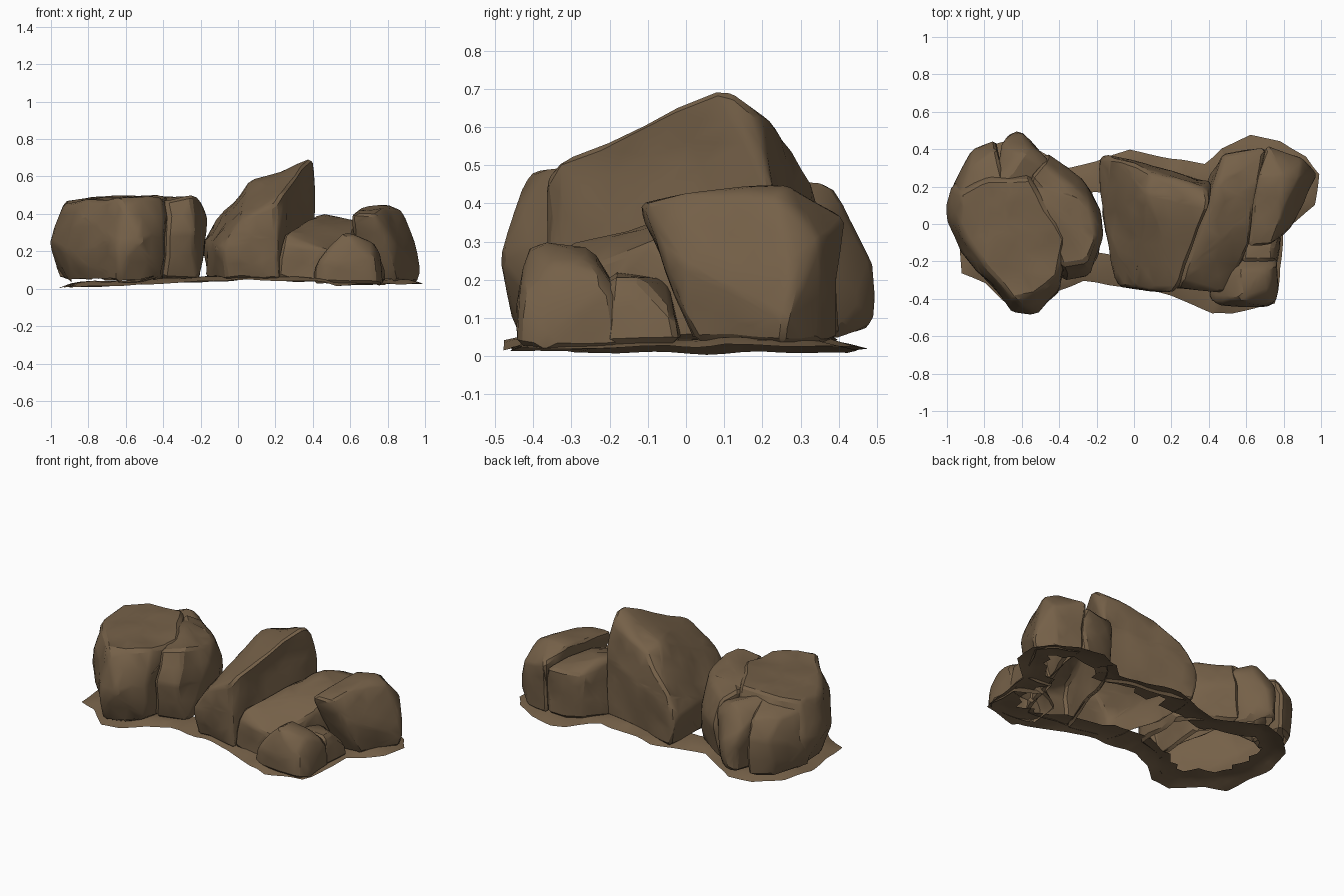
import bpy, bmesh, math
from mathutils import Vector, noise

stone = bpy.data.materials.new("brown_stone")
stone.diffuse_color = (0.178, 0.118, 0.065, 1)


def finish(name, bm, amp, freq, angle=26):
    """Roughen with noise, shade smooth with sharp creases, link to scene."""
    for v in bm.verts:
        v.co += amp * noise.noise_vector(v.co * freq)
        v.co.z = max(v.co.z, 0)
    me = bpy.data.meshes.new(name)
    bm.to_mesh(me)
    bm.free()
    me.materials.append(stone)
    me.shade_smooth()
    me.set_sharp_from_angle(angle=math.radians(angle))
    ob = bpy.data.objects.new(name, me)
    bpy.context.collection.objects.link(ob)


def rock(name, pts, amp=0.02, bevel=0.016):
    """Boulder: convex hull of corner points, softened edges, open underneath."""
    bm = bmesh.new()
    for p in pts:
        bm.verts.new(p)
    bmesh.ops.convex_hull(bm, input=bm.verts)
    loose = [v for v in bm.verts if not v.link_faces]
    bmesh.ops.delete(bm, geom=loose, context='VERTS')
    bmesh.ops.dissolve_limit(bm, angle_limit=math.radians(6), verts=bm.verts, edges=bm.edges)
    bmesh.ops.bevel(bm, geom=list(bm.edges), offset=bevel, segments=1,
                    affect='EDGES', clamp_overlap=True)
    bmesh.ops.triangulate(bm, faces=bm.faces)
    for _ in range(3):
        long = [e for e in bm.edges if e.calc_length() > 0.12]
        if long:
            bmesh.ops.subdivide_edges(bm, edges=long, cuts=1)
            bmesh.ops.triangulate(bm, faces=bm.faces)
    bmesh.ops.recalc_face_normals(bm, faces=bm.faces)
    bm.normal_update()
    under = [f for f in bm.faces if f.normal.z < -0.8 and f.calc_center_median().z < 0.08]
    bmesh.ops.delete(bm, geom=under, context='FACES')
    finish(name, bm, amp, 7)


# Left block with its flat top
rock("left_block", [
    (-.9, -.08, .04), (-.63, -.44, .03), (-.42, -.36, .05), (-.38, .1, .05), (-.6, .4, .05), (-.93, .2, .05),
    (-1, .09, .22), (-.985, 0, .25), (-.91, -.17, .2), (-.64, -.48, .25), (-.53, -.48, .27), (-.39, -.35, .3),
    (-.98, .2, .25), (-.97, .04, .4), (-.88, -.16, .43), (-.93, 0, .46), (-.8, -.22, .48), (-.65, -.39, .485),
    (-.62, -.43, .44), (-.52, -.38, .49), (-.4, -.28, .49), (-.37, -.08, .49), (-.56, .24, .5), (-.8, .24, .485),
    (-.93, .17, .46)])
# Column beside the block
rock("left_column", [
    (-.4, -.25, .05), (-.22, -.22, .05), (-.2, .1, .05), (-.27, .2, .05), (-.5, .36, .05),
    (-.37, -.3, .3), (-.24, -.28, .3), (-.17, -.1, .28), (-.175, .05, .3), (-.26, .24, .25), (-.46, .38, .25),
    (-.38, -.22, .48), (-.25, -.2, .49), (-.21, -.1, .48), (-.175, -.05, .4), (-.22, .08, .45),
    (-.3, .2, .42), (-.48, .33, .43), (-.56, .24, .48), (-.37, -.05, .49)])
# Chunks clinging to the back of the block
rock("back_chunk_middle", [
    (-.74, .2, .04), (-.45, .2, .05), (-.53, .42, .05), (-.68, .46, .06), (-.62, .49, .1), (-.6, .49, .25),
    (-.7, .45, .32), (-.55, .43, .38), (-.48, .37, .35), (-.4, .25, .4), (-.6, .37, .45), (-.74, .2, .47)])
rock("back_chunk_left", [
    (-.95, .1, .05), (-.7, .2, .05), (-.88, .36, .06), (-.74, .43, .05), (-.74, .45, .28), (-.87, .39, .28),
    (-.98, .18, .2), (-.74, .4, .4), (-.88, .3, .4), (-.7, .25, .46), (-.94, .15, .42)])

# Tall leaning slab in the middle
rock("leaning_slab", [
    (-.14, .36, .05), (-.16, .05, .05), (-.06, -.31, .05), (.22, -.35, .05), (.41, .22, .05),
    (-.17, .05, .24), (-.19, .34, .24), (-.08, -.34, .22), (.0, -.34, .36), (.2, -.375, .3), (.2, -.37, .45),
    (.23, -.34, .5), (.32, -.1, .605), (.37, .01, .655), (.39, .09, .7), (.395, .14, .68),
    (.38, .2, .62), (.42, .22, .42), (.22, .1, .61), (.07, .16, .58), (.1, .28, .55),
    (-.12, .36, .36), (-.16, .38, .28)], amp=.016)
# Sloping slab behind the right-hand rocks
rock("sloping_slab", [
    (.22, -.34, .05), (.52, -.36, .04), (.75, .3, .04), (.7, .4, .05), (.48, .37, .05), (.38, .2, .05),
    (.24, -.34, .24), (.25, -.3, .31), (.48, -.37, .2), (.55, -.18, .27), (.4, .15, .36), (.46, .22, .4),
    (.48, .38, .34), (.7, .4, .34), (.64, .1, .37), (.62, -.1, .29)], amp=.016)
# Upright right-hand boulder
rock("right_boulder", [
    (.66, .04, .04), (.84, .02, .04), (.96, .26, .04), (.88, .35, .03), (.72, .39, .04),
    (.62, -.11, .41), (.61, -.1, .35), (.74, -.11, .4), (.78, .02, .44), (.64, .05, .42), (.66, .26, .43),
    (.8, .27, .45), (.88, .24, .42), (.94, .29, .25), (.98, .26, .1), (.9, .36, .3), (.71, .41, .36),
    (.84, -.02, .25)], amp=.014, bevel=.012)
# Low front boulders
rock("front_boulder", [
    (.4, -.4, .03), (.46, -.44, .03), (.73, -.45, .02), (.77, -.38, .02), (.77, -.18, .02), (.6, -.1, .03),
    (.42, -.2, .03), (.4, -.4, .11), (.45, -.44, .14), (.72, -.445, .16), (.57, -.4, .31), (.55, -.25, .29),
    (.73, -.36, .24), (.71, -.24, .25), (.76, -.2, .19)], amp=.014)
rock("small_wedge", [
    (.55, -.25, .03), (.77, -.22, .03), (.79, -.02, .03), (.6, 0, .03), (.75, -.2, .21),
    (.75, -.12, .2), (.78, -.03, .11), (.58, -.2, .22), (.6, -.05, .2)], amp=.012)

# Thin uneven ground skirt: single skin round the rocks, hollow underneath
outline = [(-.92, -.26), (-.8, -.31), (-.64, -.46), (-.52, -.46), (-.4, -.36), (-.27, -.31), (0, -.34),
           (.2, -.38), (.42, -.48), (.52, -.485), (.75, -.43), (.78, -.3), (.8, -.05), (.97, .1), (.99, .27),
           (.92, .36), (.78, .44), (.62, .475), (.47, .41), (.38, .32), (.2, .35), (-.02, .4), (-.2, .33),
           (-.35, .3), (-.5, .4), (-.62, .46), (-.76, .42), (-.9, .3), (-.96, .1)]
bm = bmesh.new()
face = bm.faces.new([bm.verts.new((x, y, 0)) for x, y in outline])
bmesh.ops.inset_region(bm, faces=[face], thickness=.05)
bmesh.ops.triangulate(bm, faces=bm.faces)
for _ in range(4):
    long = [e for e in bm.edges if e.calc_length() > .09]
    bmesh.ops.subdivide_edges(bm, edges=long, cuts=1)
    bmesh.ops.triangulate(bm, faces=bm.faces)
bmesh.ops.beautify_fill(bm, faces=bm.faces, edges=bm.edges)
rim_co = [v.co.copy() for v in bm.verts if v.is_boundary]
depth = {v: min((v.co - r).length for r in rim_co) for v in bm.verts}
for v in bm.verts:
    x = v.co.x
    base = .028 + .018 * math.cos(x * 3.4 - .3) if x < .5 else .018 + .04 * max(0, x - .7)
    v.co.z = base + min(depth[v], .08) * .3
hollow = [f for f in bm.faces if min(depth[v] for v in f.verts) > .13]
bmesh.ops.delete(bm, geom=hollow, context='FACES')
bm.normal_update()
for f in bm.faces:
    if f.normal.z < 0:
        f.normal_flip()
finish("ground_skirt", bm, .012, 7)
